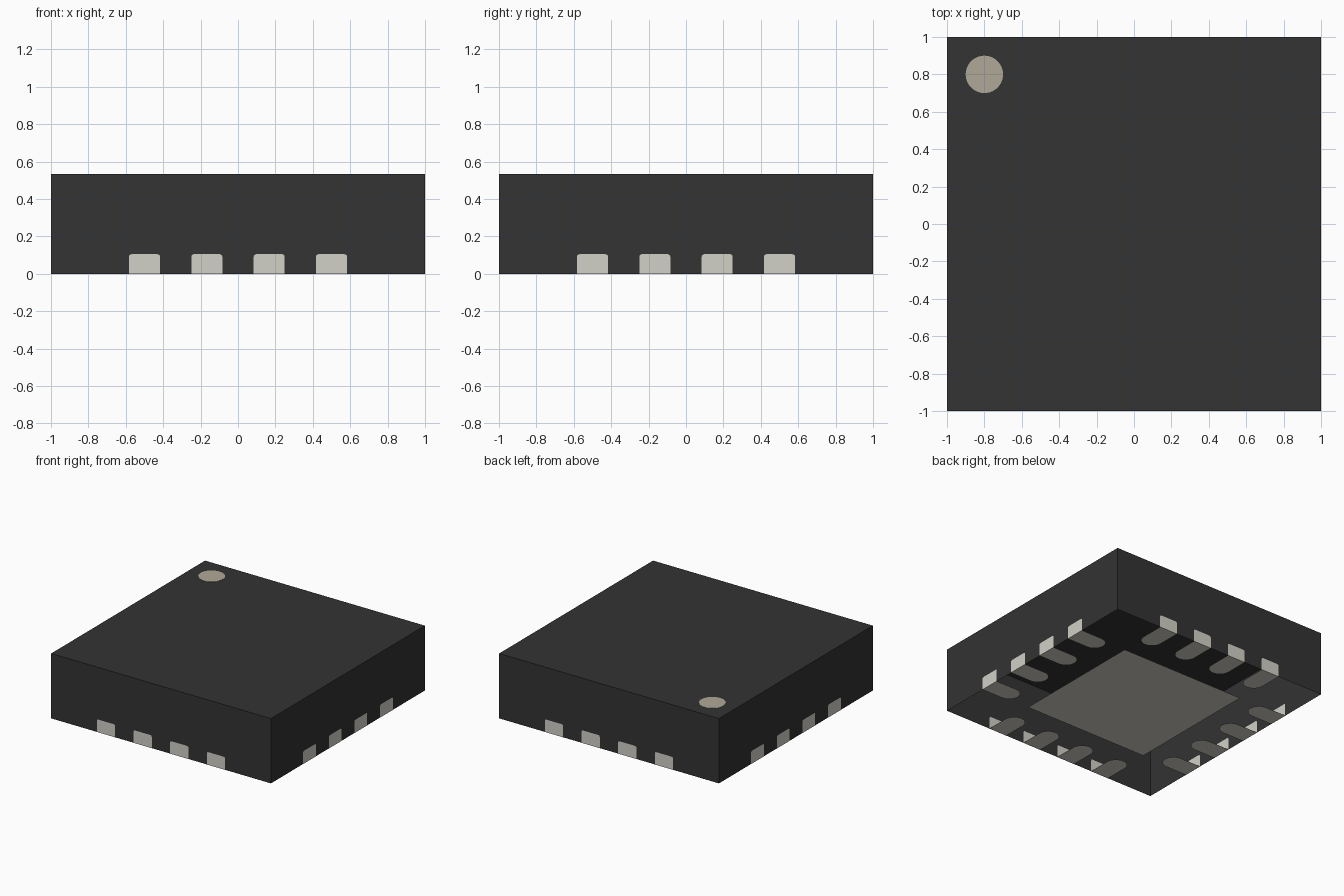
import bpy, bmesh
from math import pi, sin, cos
from mathutils import Matrix, Vector

cube = bpy.data.objects.get("Cube")
if cube:
    bpy.data.objects.remove(cube, do_unlink=True)


def material(name, color):
    mat = bpy.data.materials.new(name)
    mat.use_nodes = True
    rgba = (*color, 1)
    mat.diffuse_color = rgba
    mat.node_tree.nodes["Principled BSDF"].inputs["Base Color"].default_value = rgba
    return mat


black = material("black plastic", (0.033, 0.033, 0.033))
metal = material("pale metal", (0.645, 0.635, 0.571))
tan = material("tan marking", (0.434, 0.397, 0.314))


def add_object(name, bm, mat):
    mesh = bpy.data.meshes.new(name)
    bm.to_mesh(mesh)
    bm.free()
    mesh.materials.append(mat)
    obj = bpy.data.objects.new(name, mesh)
    bpy.context.collection.objects.link(obj)
    return obj


def arc(cx, cy, r, start, end, steps):
    angles = [start + (end - start) * i / steps for i in range(steps + 1)]
    return [(cx + r * cos(a), cy + r * sin(a)) for a in angles]


def sheet(bm, points, facing):
    face = bm.faces.new([bm.verts.new(p) for p in points])
    face.normal_update()
    if face.normal.dot(Vector(facing)) < 0:
        face.normal_flip()


HEIGHT = 0.533
WALL = 0.999      # half width of the body; terminal faces sit just proud of it
PAD = 0.083       # half width of a terminal
PAD_TALL = 0.105
PAD_LONG = 0.275
CORNER = 0.014

# Body shell, open underneath
bm = bmesh.new()
bmesh.ops.create_cube(bm, size=1)
bmesh.ops.scale(bm, vec=(2 * WALL, 2 * WALL, HEIGHT), verts=bm.verts)
bmesh.ops.translate(bm, vec=(0, 0, HEIGHT / 2), verts=bm.verts)
under = [f for f in bm.faces if f.normal.z < -0.5]
bmesh.ops.delete(bm, geom=under, context='FACES')
add_object("body", bm, black)

# Corner marker disc on the top
bm = bmesh.new()
bmesh.ops.create_cone(bm, cap_ends=True, segments=48, radius1=0.1, radius2=0.1,
                      depth=0.004,
                      matrix=Matrix.Translation((-0.8, 0.8, HEIGHT)))
add_object("corner_marker", bm, tan)

# Large centre pad underneath
bm = bmesh.new()
half = 0.567
sheet(bm, [(-half, -half, 0), (half, -half, 0), (half, half, 0), (-half, half, 0)],
      (0, 0, -1))
add_object("centre_pad", bm, metal)

# Terminals: a round-ended foot underneath and an upright face on the wall
foot = [(-PAD, -1), (PAD, -1)] + arc(0, -1 + PAD_LONG - PAD, PAD, 0, pi, 16)
top = PAD_TALL - CORNER
upright = ([(-PAD, 0), (PAD, 0)]
           + arc(PAD - CORNER, top, CORNER, 0, pi / 2, 4)
           + arc(CORNER - PAD, top, CORNER, pi / 2, pi, 4))

for turn, side in enumerate(("front", "left", "back", "right")):
    bm = bmesh.new()
    for i in range(4):
        x = (i - 1.5) / 3
        sheet(bm, [(x + u, v, 0) for u, v in foot], (0, 0, -1))
        for y, facing in ((-1, -1), (2 * -WALL + 1, 1)):
            sheet(bm, [(x + u, y, v) for u, v in upright], (0, facing, 0))
    bmesh.ops.rotate(bm, cent=(0, 0, 0), verts=bm.verts,
                     matrix=Matrix.Rotation(turn * pi / 2, 3, 'Z'))
    add_object(side + "_terminals", bm, metal)
